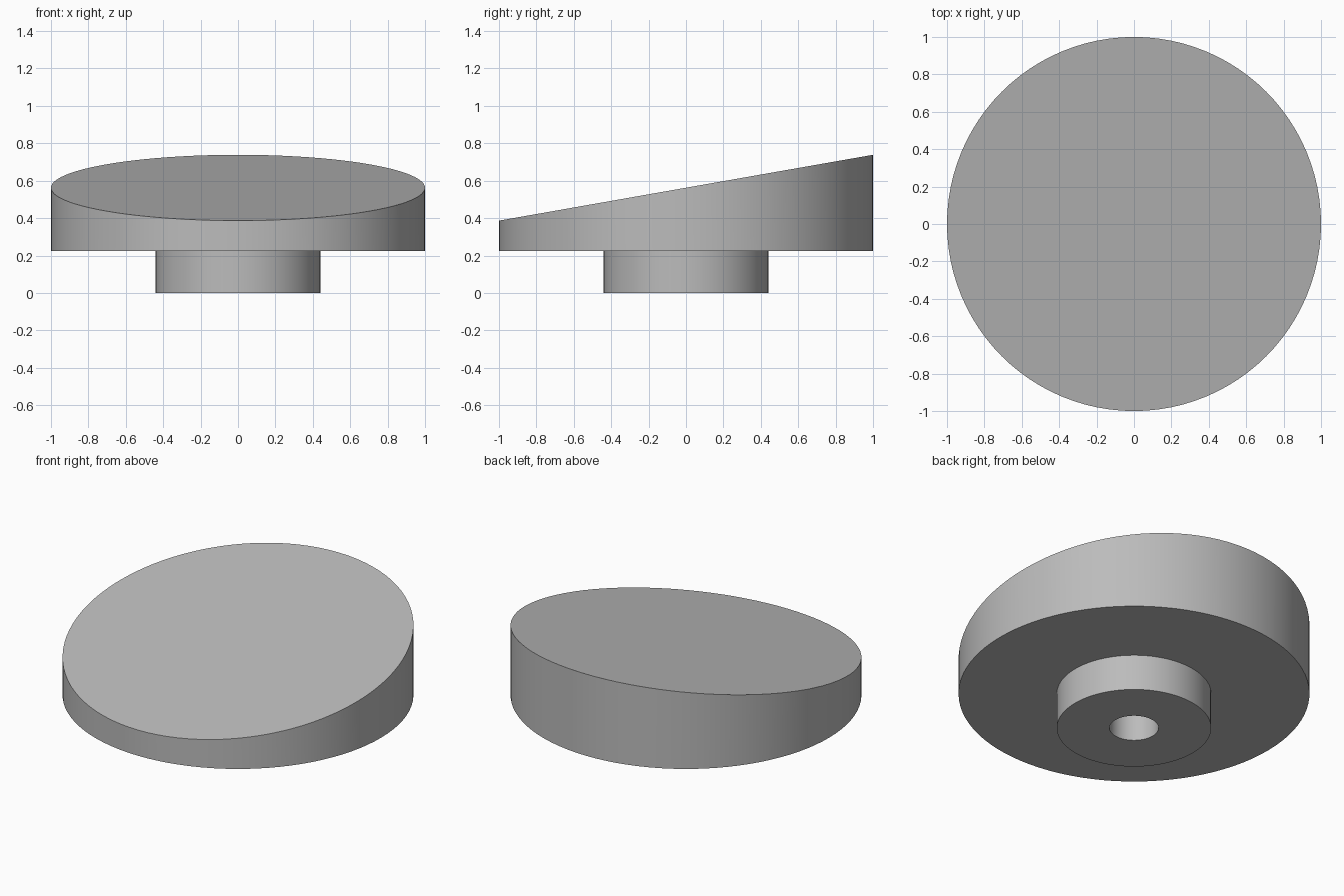
import bpy, bmesh, math

cube = bpy.data.objects.get("Cube")
if cube:
    bpy.data.objects.remove(cube, do_unlink=True)

SEGMENTS = 96
HUB_TOP = 0.225      # underside of the disc
TOP_MID = 0.5625     # height of the slanted top at the centre
SLOPE = 0.176        # rise per unit of y

grey = bpy.data.materials.new("plain grey")
grey.use_nodes = True
color = (0.5, 0.5, 0.5, 1)
grey.diffuse_color = color
grey.node_tree.nodes["Principled BSDF"].inputs["Base Color"].default_value = color


def lathe(name, profile, slope=0.0):
    """Join rings (radius, z) into a capped solid; the last ring may slant along y."""
    bm = bmesh.new()
    rings = []
    for i, (radius, z) in enumerate(profile):
        tilt = slope if i == len(profile) - 1 else 0.0
        ring = []
        for s in range(SEGMENTS):
            a = math.tau * s / SEGMENTS
            x, y = radius * math.cos(a), radius * math.sin(a)
            ring.append(bm.verts.new((x, y, z + tilt * y)))
        rings.append(ring)
    for low, high in zip(rings, rings[1:]):
        for s in range(SEGMENTS):
            t = (s + 1) % SEGMENTS
            bm.faces.new((low[s], low[t], high[t], high[s]))
    bm.faces.new(rings[0][::-1])
    bm.faces.new(rings[-1])
    bmesh.ops.recalc_face_normals(bm, faces=bm.faces)
    mesh = bpy.data.meshes.new(name)
    bm.to_mesh(mesh)
    bm.free()
    mesh.materials.append(grey)
    obj = bpy.data.objects.new(name, mesh)
    bpy.context.collection.objects.link(obj)
    bpy.ops.object.select_all(action="DESELECT")
    obj.select_set(True)
    bpy.context.view_layer.objects.active = obj
    bpy.ops.object.shade_smooth_by_angle(angle=math.radians(30))
    return obj


# Wide disc with a slanted top
lathe("slanted_disc", [(1.0, HUB_TOP), (1.0, TOP_MID)], SLOPE)

# Mounting hub with a blind hole opening downward
lathe("mounting_hub", [(0.14, HUB_TOP - 0.002), (0.14, 0), (0.44, 0), (0.44, HUB_TOP)])
